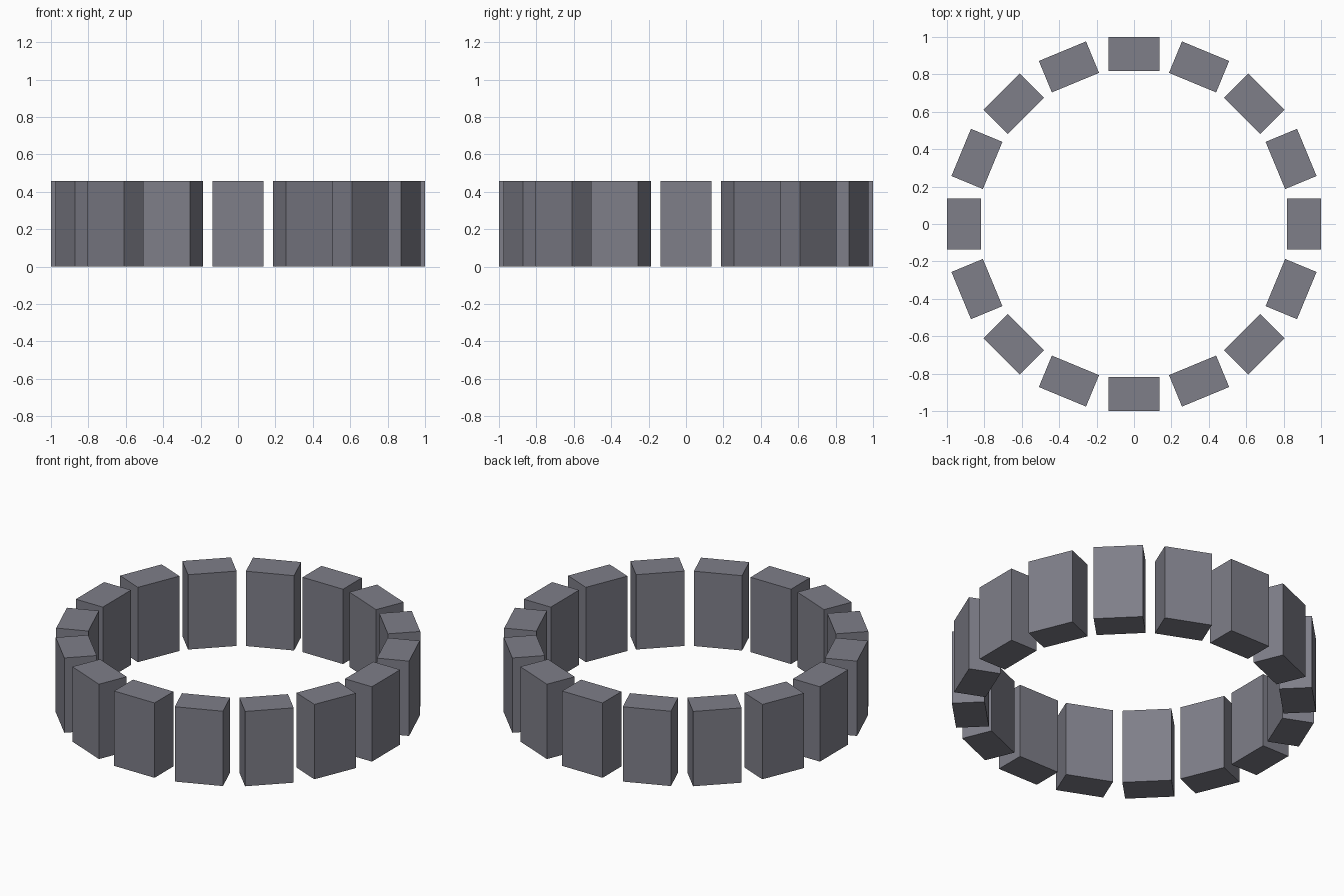
import bpy, bmesh
from math import pi
from mathutils import Matrix

if "Cube" in bpy.data.objects:
    bpy.data.objects.remove(bpy.data.objects["Cube"])

COUNT = 16
INNER, OUTER = 0.818, 1.0
WIDTH, HEIGHT = 0.273, 0.457

# dark bluish grey
slate = bpy.data.materials.new("slate_grey")
slate.diffuse_color = (0.21, 0.21, 0.25, 1)
slate.use_nodes = True
slate.node_tree.nodes["Principled BSDF"].inputs["Base Color"].default_value = slate.diffuse_color


def add_block(index):
    # one upright block, pushed out to the ring radius and turned to face outward
    mesh = bpy.data.meshes.new(f"ring_block_{index + 1:02d}")
    bm = bmesh.new()
    place = (Matrix.Translation(((INNER + OUTER) / 2, 0, HEIGHT / 2))
             @ Matrix.Diagonal((OUTER - INNER, WIDTH, HEIGHT, 1)))
    bmesh.ops.create_cube(bm, size=1, matrix=place)
    bm.to_mesh(mesh)
    bm.free()
    mesh.materials.append(slate)
    block = bpy.data.objects.new(mesh.name, mesh)
    block.rotation_euler.z = index * 2 * pi / COUNT
    bpy.context.collection.objects.link(block)


# ring of evenly spaced blocks
for i in range(COUNT):
    add_block(i)
